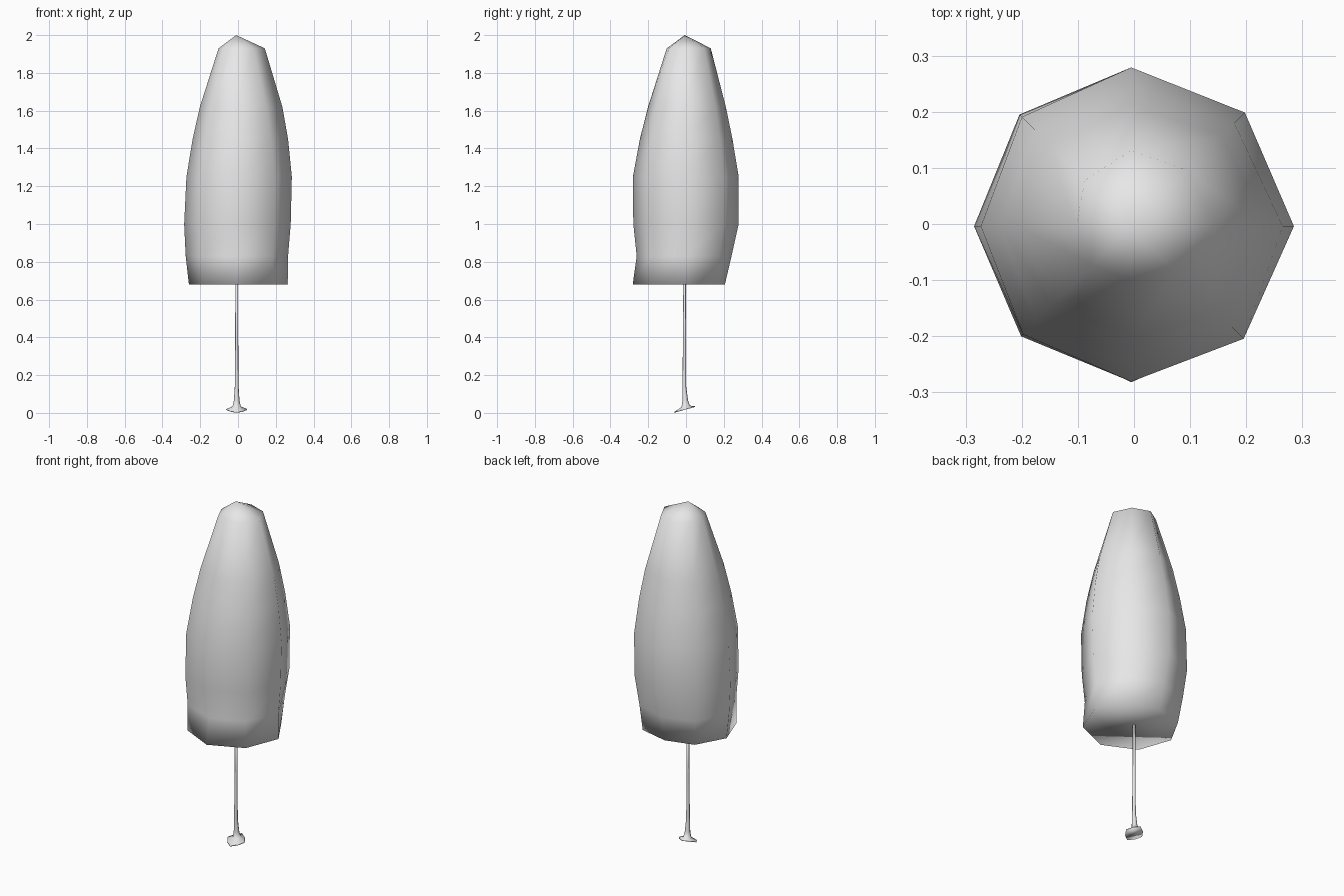
import bpy, bmesh, math

cube = bpy.data.objects.get("Cube")
if cube:
    bpy.data.objects.remove(cube, do_unlink=True)

grey = bpy.data.materials.new("plain_grey")
grey.use_nodes = True
grey.diffuse_color = (0.8, 0.8, 0.8, 1)
grey.node_tree.nodes["Principled BSDF"].inputs["Base Color"].default_value = (0.8, 0.8, 0.8, 1)

CX, CY = -0.005, -0.004


def loft(name, rings, tip=None):
    """Skin a stack of point rings, bottom to top; cap the base and close to a tip."""
    bm = bmesh.new()
    loops = [[bm.verts.new(p) for p in ring] for ring in rings]
    n = len(loops[0])
    bm.faces.new(loops[0][::-1])
    for low, high in zip(loops, loops[1:]):
        for i in range(n):
            j = (i + 1) % n
            bm.faces.new((low[i], low[j], high[j], high[i]))
    if tip:
        top = bm.verts.new(tip)
        for i in range(n):
            bm.faces.new((loops[-1][i], loops[-1][(i + 1) % n], top))
    else:
        bm.faces.new(loops[-1])
    bmesh.ops.recalc_face_normals(bm, faces=bm.faces)
    for f in bm.faces:
        f.smooth = True
    mesh = bpy.data.meshes.new(name)
    bm.to_mesh(mesh)
    bm.free()
    mesh.materials.append(grey)
    obj = bpy.data.objects.new(name, mesh)
    bpy.context.collection.objects.link(obj)
    return obj


def crown_ring(z, *reach):
    """Eight corners; reach gives the extent to +x, +y, -x and -y."""
    points = []
    for k in range(8):
        a = k * math.pi / 4
        r = reach[k // 2]
        if k % 2:
            r = (r + reach[(k // 2 + 1) % 4]) / 2
        points.append((CX + r * math.cos(a), CY + r * math.sin(a), z))
    return points


# Foliage: eight-sided, uneven tall crown with a flat base
crown = [
    (0.68, 0.27, 0.21, 0.255, 0.278),
    (0.83, 0.27, 0.245, 0.272, 0.257),
    (1.00, 0.284, 0.283, 0.28, 0.275),
    (1.25, 0.29, 0.283, 0.268, 0.277),
    (1.45, 0.27, 0.25, 0.235, 0.24),
    (1.62, 0.24, 0.215, 0.197, 0.197),
    (1.93, 0.147, 0.135, 0.098, 0.098),
]
loft("foliage", [crown_ring(*row) for row in crown], (-0.01, -0.006, 2.0))


def stem_ring(z, r, x=-0.007, y=-0.008, tilt=0.0, jag=0.0, sides=8):
    """Round ring, optionally tilted front to back and with alternating root points."""
    points = []
    for k in range(sides):
        a = k * math.tau / sides
        s = r * (1 - jag * (k % 2))
        dy = s * math.sin(a)
        points.append((x + s * math.cos(a), y + dy, z + tilt * dy))
    return points


# Trunk: thin pole that swells and spreads into a tilted root flare
loft("trunk", [
    stem_ring(0.016, 0.056, tilt=0.28, jag=0.15),
    stem_ring(0.021, 0.054, tilt=0.28, jag=0.15),
    stem_ring(0.034, 0.022, y=-0.002, tilt=0.2),
    stem_ring(0.065, 0.015, y=-0.004),
    stem_ring(0.14, 0.010, y=-0.009),
    stem_ring(0.40, 0.008),
    stem_ring(0.70, 0.007),
])
